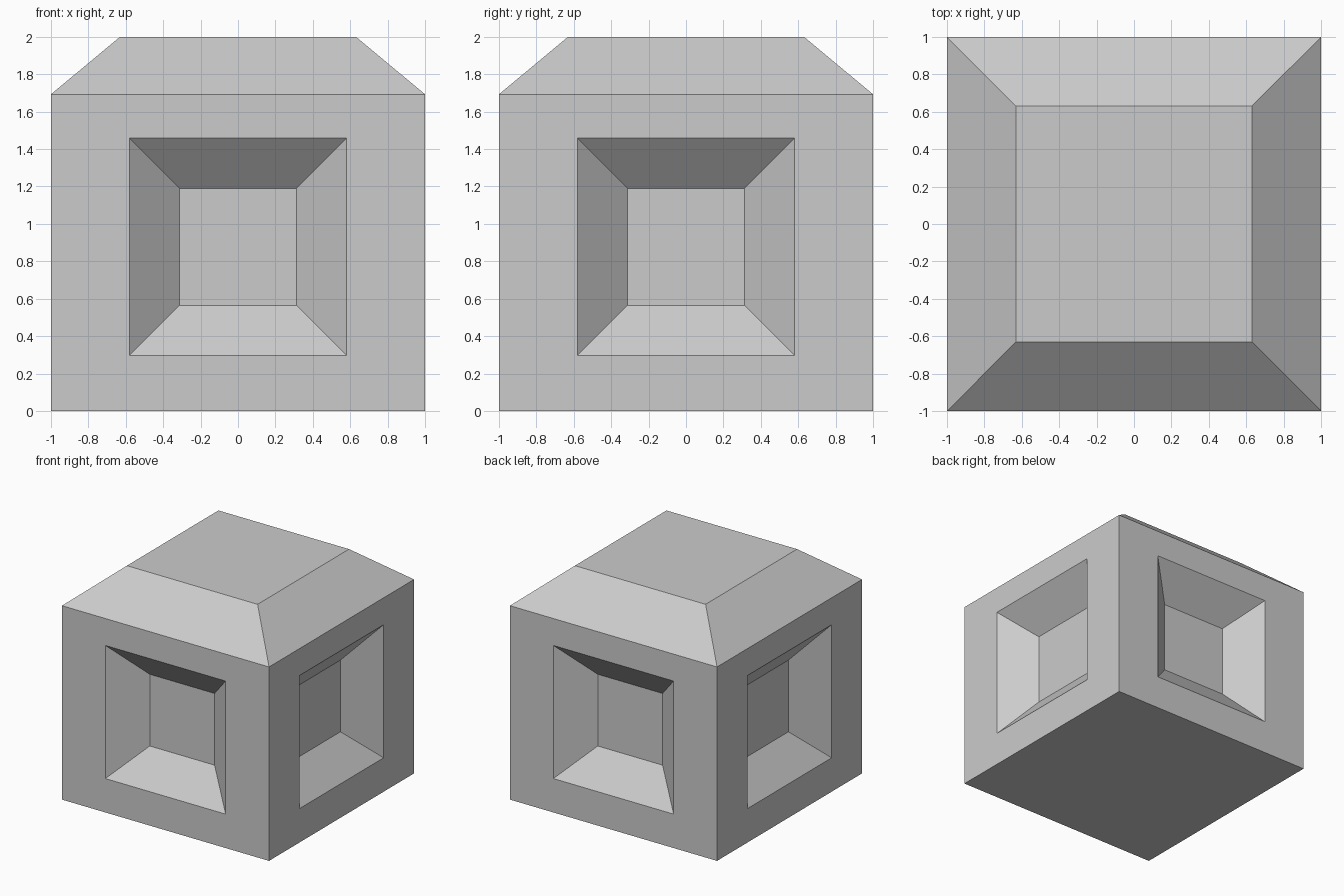
import bpy, bmesh
from mathutils import Vector

if "Cube" in bpy.data.objects:
    bpy.data.objects.remove(bpy.data.objects["Cube"])

WALL_TOP = 1.693    # height of the vertical walls
ROOF_HALF = 0.631   # half width of the flat top
CENTRE_Z = 0.877    # centre height of the side recesses
OUTER, INNER, DEPTH = 0.581, 0.313, 0.23

bm = bmesh.new()

# Block: a cube sized to the walls
bmesh.ops.create_cube(bm, size=2)
for v in bm.verts:
    v.co.z = WALL_TOP if v.co.z > 0 else 0.0
bm.normal_update()
sides = [f for f in bm.faces if abs(f.normal.z) < 0.5]
top = next(f for f in bm.faces if f.normal.z > 0.5)


def inset_square(face, half, centre):
    """Inset a face and reshape the new inner face to a square."""
    bmesh.ops.inset_individual(bm, faces=[face], thickness=0.1)
    mid = face.calc_center_median()
    for v in face.verts:
        d = v.co - mid
        v.co = centre + Vector([half * ((c > 1e-4) - (c < -1e-4)) for c in d])


# Bevelled cap with a flat top
inset_square(top, ROOF_HALF, Vector((0, 0, 2)))

# Tapered square recess in each of the four walls
for f in sides:
    n = f.normal.copy()
    up = Vector((0, 0, CENTRE_Z))
    inset_square(f, OUTER, n + up)
    inset_square(f, INNER, n * (1 - DEPTH) + up)

bmesh.ops.recalc_face_normals(bm, faces=bm.faces)
mesh = bpy.data.meshes.new("recessed_block")
bm.to_mesh(mesh)
bm.free()
block = bpy.data.objects.new("recessed_block", mesh)
bpy.context.collection.objects.link(block)
